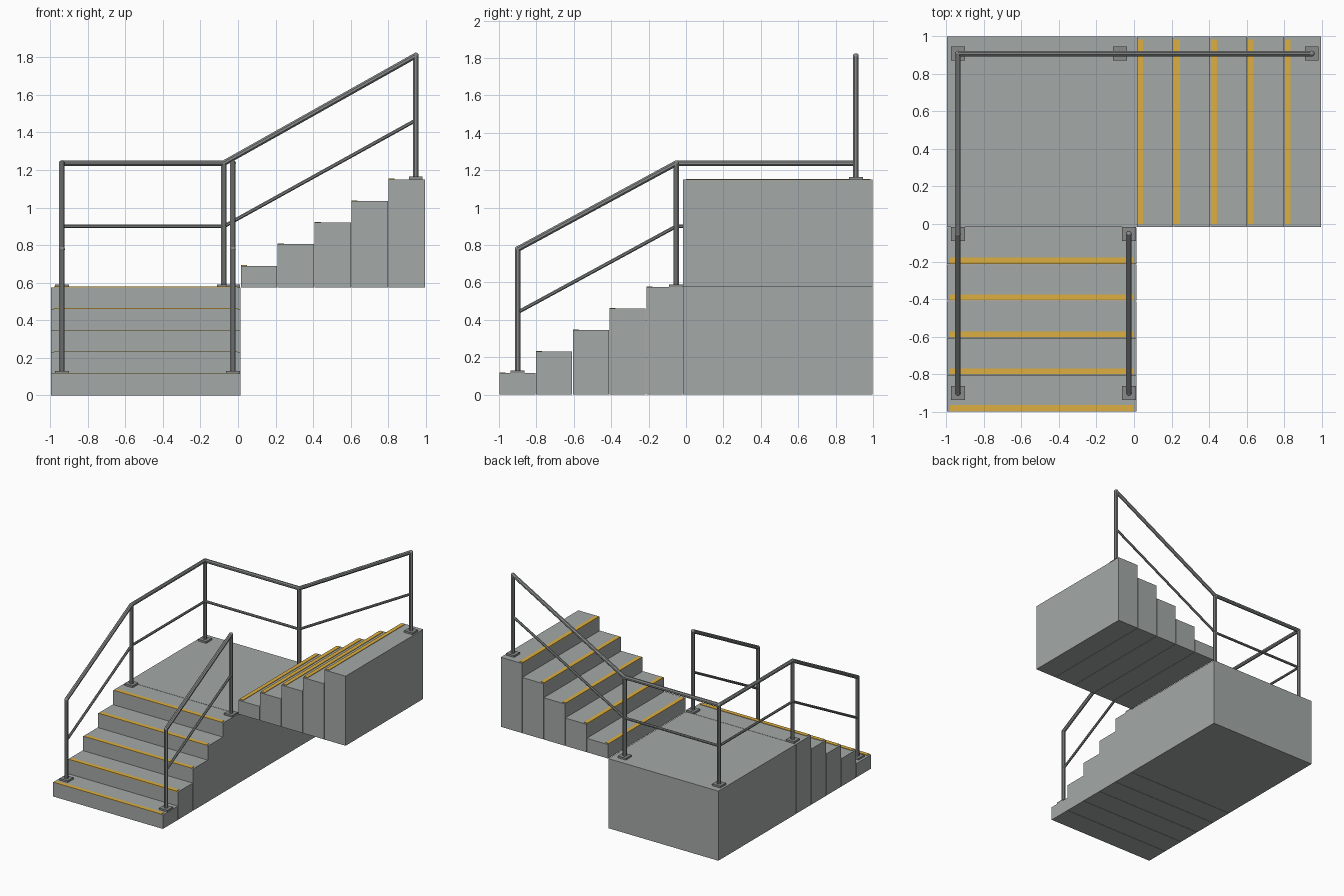
import bpy
import bmesh
from math import pi
from mathutils import Matrix, Vector

cube = bpy.data.objects.get("Cube")
if cube:
    bpy.data.objects.remove(cube, do_unlink=True)


def material(name, color):
    mat = bpy.data.materials.new(name)
    mat.use_nodes = True
    mat.diffuse_color = (*color, 1)
    mat.node_tree.nodes["Principled BSDF"].inputs["Base Color"].default_value = (*color, 1)
    return mat


concrete = material("concrete grey", (0.37, 0.395, 0.38))
steel = material("steel grey", (0.25, 0.26, 0.26))
yellow = material("safety yellow", (0.72, 0.43, 0.05))


def finish(bm, name, mat):
    mesh = bpy.data.meshes.new(name)
    bm.to_mesh(mesh)
    bm.free()
    mesh.materials.append(mat)
    obj = bpy.data.objects.new(name, mesh)
    bpy.context.collection.objects.link(obj)
    return obj


def box(name, low, high, mat):
    bm = bmesh.new()
    bmesh.ops.create_cube(bm, size=1)
    low, high = Vector(low), Vector(high)
    bmesh.ops.scale(bm, vec=high - low, verts=bm.verts)
    bmesh.ops.translate(bm, vec=(low + high) / 2, verts=bm.verts)
    return finish(bm, name, mat)


def tube(name, start, end, radius):
    start, end = Vector(start), Vector(end)
    bm = bmesh.new()
    bmesh.ops.create_cone(bm, cap_ends=True, segments=8, radius1=radius,
                          radius2=radius, depth=(end - start).length)
    # Flat facets face the main directions
    turn = (end - start).to_track_quat("Z", "Y").to_matrix() @ Matrix.Rotation(pi / 8, 3, "Z")
    bmesh.ops.rotate(bm, matrix=turn, verts=bm.verts)
    bmesh.ops.translate(bm, vec=(start + end) / 2, verts=bm.verts)
    return finish(bm, name, steel)


def joint(name, center, radius):
    bm = bmesh.new()
    bmesh.ops.create_uvsphere(bm, u_segments=12, v_segments=8, radius=radius)
    bmesh.ops.translate(bm, vec=center, verts=bm.verts)
    for face in bm.faces:
        face.smooth = True
    return finish(bm, name, steel)


LEFT, INNER, RIGHT = -0.995, 0.012, 0.995
FRONT, MIDDLE, BACK = -0.998, -0.016, 0.998
RISE, STEPS = 0.115, 5
DECK = RISE * STEPS
NOSE, INSET, LIFT, GAP = 0.033, 0.015, 0.004, 0.003

# Landing
box("landing", (LEFT, MIDDLE, 0), (INNER, BACK, DECK), concrete)

# Two flights of solid steps, parted by fine seams, with yellow nosing strips
depth = (MIDDLE - FRONT) / STEPS
start = INNER + GAP
width = (RIGHT + GAP - start) / STEPS
for i in range(STEPS):
    top = RISE * (i + 1)
    y = FRONT + depth * i
    box(f"lower_step_{i + 1}", (LEFT, y, 0), (INNER, y + depth - GAP, top), concrete)
    box(f"lower_nosing_{i + 1}", (LEFT + INSET, y, top - LIFT),
        (INNER - INSET, y + NOSE, top + LIFT), yellow)
    x = start + width * i
    box(f"upper_step_{i + 1}", (x, MIDDLE, DECK), (x + width - GAP, BACK, DECK + top), concrete)
    box(f"upper_nosing_{i + 1}", (x, MIDDLE + INSET, DECK + top - LIFT),
        (x + NOSE, BACK - INSET, DECK + top + LIFT), yellow)

# Railings: each post is (x, y, floor, middle rail height, handrail height)
low_z, deck_z, high_z = (RISE, 0.44, 0.778), (DECK, 0.90, 1.237), (2 * DECK, 1.465, 1.81)
outer_posts = [(-0.938, -0.9, *low_z), (-0.938, -0.053, *deck_z), (-0.938, 0.908, *deck_z),
               (-0.075, 0.908, *deck_z), (0.947, 0.908, *high_z)]
inner_posts = [(-0.027, -0.9, *low_z), (-0.027, -0.053, *deck_z)]

for side, posts in (("outer", outer_posts), ("inner", inner_posts)):
    for i, (x, y, floor, mid, top) in enumerate(posts):
        box(f"{side}_base_plate_{i + 1}", (x - 0.037, y - 0.037, floor),
            (x + 0.037, y + 0.037, floor + 0.015), steel)
        tube(f"{side}_post_{i + 1}", (x, y, floor), (x, y, top), 0.016)
        joint(f"{side}_rail_joint_{i + 1}", (x, y, top), 0.0155)
    for i, (a, b) in enumerate(zip(posts, posts[1:])):
        tube(f"{side}_handrail_{i + 1}", (*a[:2], a[4]), (*b[:2], b[4]), 0.016)
        tube(f"{side}_middle_rail_{i + 1}", (*a[:2], a[3]), (*b[:2], b[3]), 0.0105)
